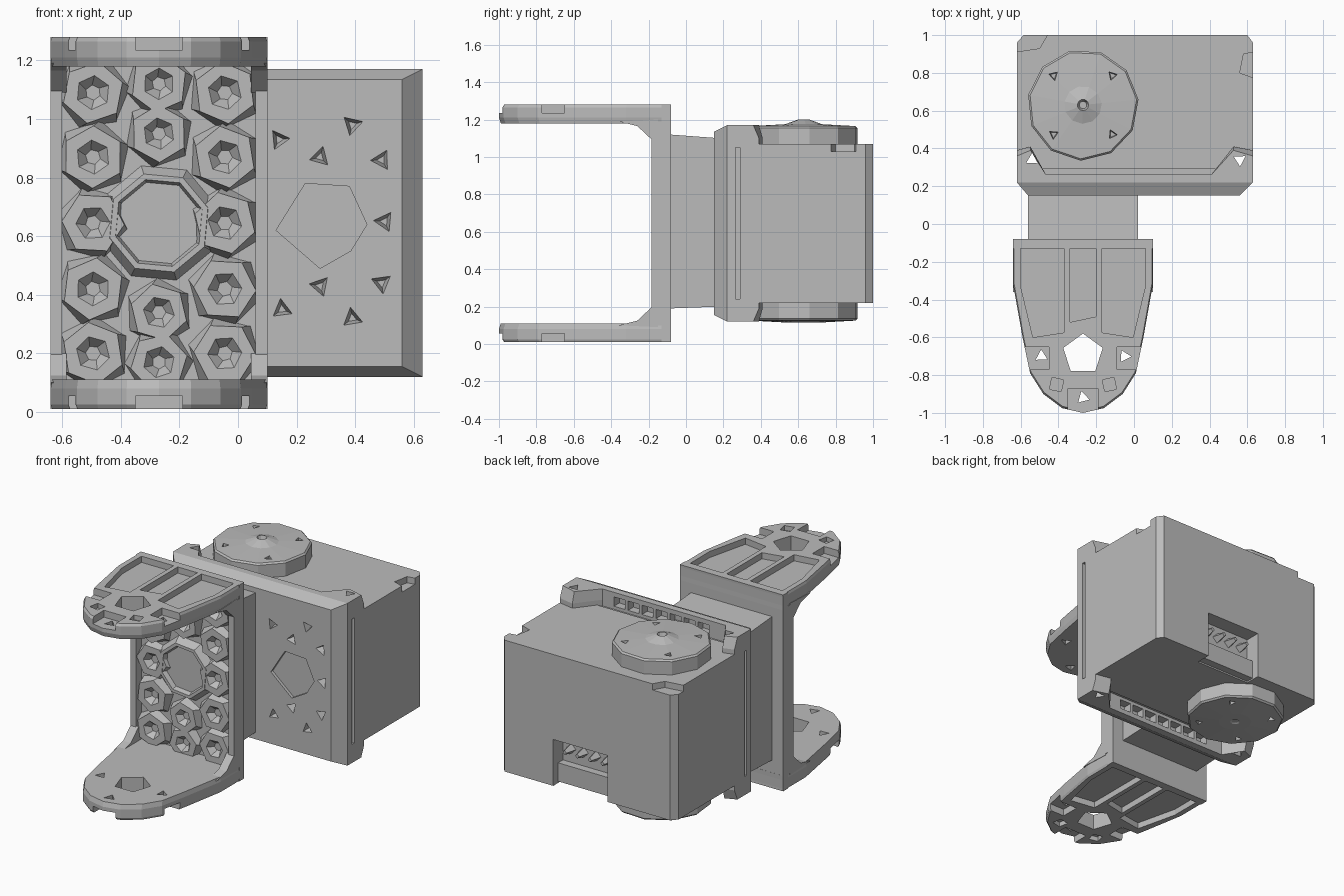
import bpy, bmesh, random
from math import sin, cos, pi
from mathutils import Vector

random.seed(4)
cube = bpy.data.objects.get("Cube")
if cube:
    bpy.data.objects.remove(cube)

grey = bpy.data.materials.new("plain_grey")
grey.use_nodes = True
grey.diffuse_color = (0.5, 0.5, 0.5, 1)
grey.node_tree.nodes["Principled BSDF"].inputs["Base Color"].default_value = grey.diffuse_color

CX = -0.27      # centre line of bracket and horn discs
MID = 0.645     # half height, mirror plane of top and bottom


def place(u, v, w, axis):
    return {"x": (w, u, v), "y": (u, w, v), "z": (u, v, w)}[axis]


def ngon(u, v, r, n, rot=0.0):
    return [(u + r * cos(rot + 2 * pi * i / n), v + r * sin(rot + 2 * pi * i / n)) for i in range(n)]


def rect(u0, u1, v0, v1):
    return [(u0, v0), (u1, v0), (u1, v1), (u0, v1)]


def loft(bm, loops, axis):
    """Skin a list of (outline, level) loops and cap both ends."""
    rings = [[bm.verts.new(place(u, v, w, axis)) for u, v in pts] for pts, w in loops]
    n = len(rings[0])
    for a, b in zip(rings, rings[1:]):
        for i in range(n):
            bm.faces.new((a[i], a[(i + 1) % n], b[(i + 1) % n], b[i]))
    bm.faces.new(rings[0])
    bm.faces.new(rings[-1])


def prism(bm, pts, a, b, axis="z", taper=1.0):
    cu = sum(p[0] for p in pts) / len(pts)
    cv = sum(p[1] for p in pts) / len(pts)
    end = [(cu + (u - cu) * taper, cv + (v - cv) * taper) for u, v in pts]
    loft(bm, [(pts, a), (end, b)], axis)


def make(name, bm):
    bmesh.ops.recalc_face_normals(bm, faces=bm.faces)
    me = bpy.data.meshes.new(name)
    bm.to_mesh(me)
    bm.free()
    me.materials.append(grey)
    ob = bpy.data.objects.new(name, me)
    bpy.context.collection.objects.link(ob)
    return ob


def cut(ob, bm):
    tool = make("cutter", bm)
    tool.hide_render = True
    mod = ob.modifiers.new("cut", "BOOLEAN")
    mod.operation, mod.solver, mod.object = "DIFFERENCE", "EXACT", tool
    bpy.context.view_layer.objects.active = ob
    bpy.ops.object.modifier_apply(modifier=mod.name)
    bpy.data.objects.remove(tool)


def flipped(ob, name):
    """Copy of a part mirrored to the underside."""
    bm = bmesh.new()
    bm.from_mesh(ob.data)
    for v in bm.verts:
        v.co.z = 2 * MID - v.co.z
    return make(name, bm)


def both_sides(half):
    """Complete an outline that runs from one side to the centre line."""
    return half + [(2 * CX - u, v) for u, v in reversed(half) if abs(u - CX) > 1e-4]


# Bracket arm with rounded tip
bm = bmesh.new()
outline = both_sides([(-.64, -.08), (-.64, -.32), (-.59, -.6), (-.55, -.79),
                      (-.48, -.9), (-.38, -.975), (CX, -1)])
small = [(CX + (u - CX) * .985, v * .99) for u, v in outline]
loft(bm, [(small, 1.18), (outline, 1.21), (outline, 1.265), (small, 1.28)], "z")
arm = make("bracket_arm_top", bm)

# Arm pockets, edge notches and holes
bm = bmesh.new()
side = [(-.60, -.12), (-.37, -.12), (-.37, -.575), (-.535, -.60), (-.60, -.33)]
prism(bm, side, 1.24, 1.3)
prism(bm, [(2 * CX - u, v) for u, v in side], 1.24, 1.3)
prism(bm, [(-.34, -.12), (-.20, -.12), (-.20, -.49), (-.34, -.52)], 1.24, 1.3)
prism(bm, ngon(CX, -.69, .11, 5, pi / 2), 1.1, 1.35)
for s in (-1, 1):
    prism(bm, rect(*sorted((CX + s * .18, CX + s * .4)), -.77, -.65), 1.235, 1.3)
    prism(bm, ngon(CX + s * .14, -.85, .045, 4, s), 1.25, 1.3)
prism(bm, rect(-.35, -.19, -1.1, -.87), 1.235, 1.3)
cut(arm, bm)
bm = bmesh.new()
for u, v in ((CX - .22, -.7), (CX + .22, -.7), (CX, -.92)):
    prism(bm, ngon(u, v, .036, 3, u), 1.1, 1.35)
cut(arm, bm)
flipped(arm, "bracket_arm_bottom")

# Upright plate joining the arms, with a raised rim
bm = bmesh.new()
prism(bm, rect(-.64, .10, .01, 1.28), -.13, -.08, "y")
for x in (-.64, .06):
    prism(bm, rect(x, x + .04, .1, 1.19), -.185, -.12, "y")
make("bracket_plate", bm)

# Corner gussets
bm = bmesh.new()
for x in (-.64, .045):
    prism(bm, [(-.15, 1.2), (-.36, 1.19), (-.26, 1.165), (-.18, 1.09), (-.15, 1.09)], x, x + .055, "x")
flipped(make("gussets_top", bm), "gussets_bottom")

# Faceted screw bosses on the plate
spots = [(x, z, .13) for x in (CX - .225, CX + .225) for z in (.2, .42, .645, .87, 1.09)]
spots += [(CX, z, .12) for z in (.17, .34, .95, 1.12)]
for i, (x, z, r) in enumerate(spots):
    bm = bmesh.new()
    a = random.uniform(0, 2)
    loft(bm, [(ngon(x, z, r * k, 6, a + t), y) for k, y, t in
              ((1, -.125, 0), (.82, -.178, .2), (.45, -.178, .3), (.2, -.14, .5))], "y")
    make("plate_boss_%d" % i, bm)

# Central ring on the plate
bm = bmesh.new()
loft(bm, [(ngon(CX, MID, r, 8, .3), y) for r, y in
          ((.21, -.12), (.175, -.18), (.155, -.18), (.145, -.15))], "y")
make("plate_centre_ring", bm)

# Spacer between bracket and housing
bm = bmesh.new()
loft(bm, [(rect(-.56, .02, .19, 1.12), -.09), (rect(-.56, .02, .2, 1.10), .18)], "y")
make("spacer_block", bm)

# Motor housing with bevelled back corners
bm = bmesh.new()
prism(bm, [(-.62, .29), (-.62, .96), (-.585, 1), (.6, 1), (.63, .96), (.63, .29)], .22, 1.07)
body = make("motor_housing", bm)
bm = bmesh.new()
prism(bm, rect(-.60, .61, .23, 1.06), .2, .3, "y")
make("housing_groove", bm)

# Housing connector socket, corner reliefs and bolt holes
bm = bmesh.new()
prism(bm, rect(-.14, .25, .1, .52), .9, 1.1, "y")
prism(bm, [(-.7, .9), (-.5, .93), (-.4, 1.1), (-.7, 1.1)], 1.03, 1.1)
prism(bm, [(.58, .9), (.56, .8), (.7, .75), (.7, .92)], 1.03, 1.1)
for x in (-.54, .56):
    prism(bm, ngon(x, .34, .036, 3, x), 0, 1.3)
cut(body, bm)

# Connector pins
bm = bmesh.new()
for i in range(4):
    prism(bm, ngon(-.08 + i * .09, .44, .035, 4), .89, .97, "y", .4)
prism(bm, rect(-.15, .26, .23, .35), .89, .95, "y")
make("connector_pins", bm)

# Front face of the housing
bm = bmesh.new()
loft(bm, [(rect(-.56, .56, .155, 1.135), .15), (rect(-.62, .63, .12, 1.17), .22),
          (rect(-.62, .63, .12, 1.17), .265)], "y")
front = make("housing_front", bm)
bm = bmesh.new()
holes = [(.39, .98), (.28, .87), (.49, .86), (.14, .93), (.5, .65),
         (.28, .43), (.49, .44), (.15, .35), (.39, .32)]
for x, z in holes:
    prism(bm, ngon(x, z, .042, 3, x * 9 + z), .14, .2, "y", .4)
prism(bm, [(.23, .78), (.38, .77), (.44, .64), (.385, .55), (.28, .49), (.13, .62)], .13, .17, "y")
for z0, z1 in ((1.08, 1.14), (.15, .21)):       # ribbed back of the rim
    for i in range(7):
        prism(bm, rect(-.35 + i * .1, -.27 + i * .1, z0, z1), .21, .3, "y")
cut(front, bm)

# Mounting ears on the rim corners
for name, outer, inner, x in (("right", -.62, -.46, -.54), ("left", .63, .4, .56)):
    bm = bmesh.new()
    knee = outer + (inner - outer) * .45
    base = [(outer, .25), (outer, .39), (knee, .41), (inner, .25)]
    top = [(outer, .25), (outer, .36), (knee, .39), (inner, .25)]
    loft(bm, [(base, 1.05), (base, 1.1), (top, 1.17)], "z")
    ear = make("ear_top_" + name, bm)
    bm = bmesh.new()
    prism(bm, ngon(x, .34, .036, 3, x), 1, 1.3)
    cut(ear, bm)
    flipped(ear, "ear_bottom_" + name)

# Horn discs on both ends of the output axle
bm = bmesh.new()
loft(bm, [(ngon(CX, .63, r, 11, .1), z) for r, z in
          ((.295, 1.05), (.295, 1.155), (.285, 1.165), (.1, 1.175), (.03, 1.2), (.02, 1.17))], "z")
disc = make("horn_disc_top", bm)
bm = bmesh.new()
for u, v in ngon(CX, .63, .22, 4, pi / 4):
    prism(bm, ngon(u, v, .032, 3, u * 5 + v), 1.2, 1.12, "z", .6)
cut(disc, bm)
low = flipped(disc, "horn_disc_bottom")
for v in low.data.vertices:                      # flatter centre underneath
    v.co.z = max(v.co.z, .115)
